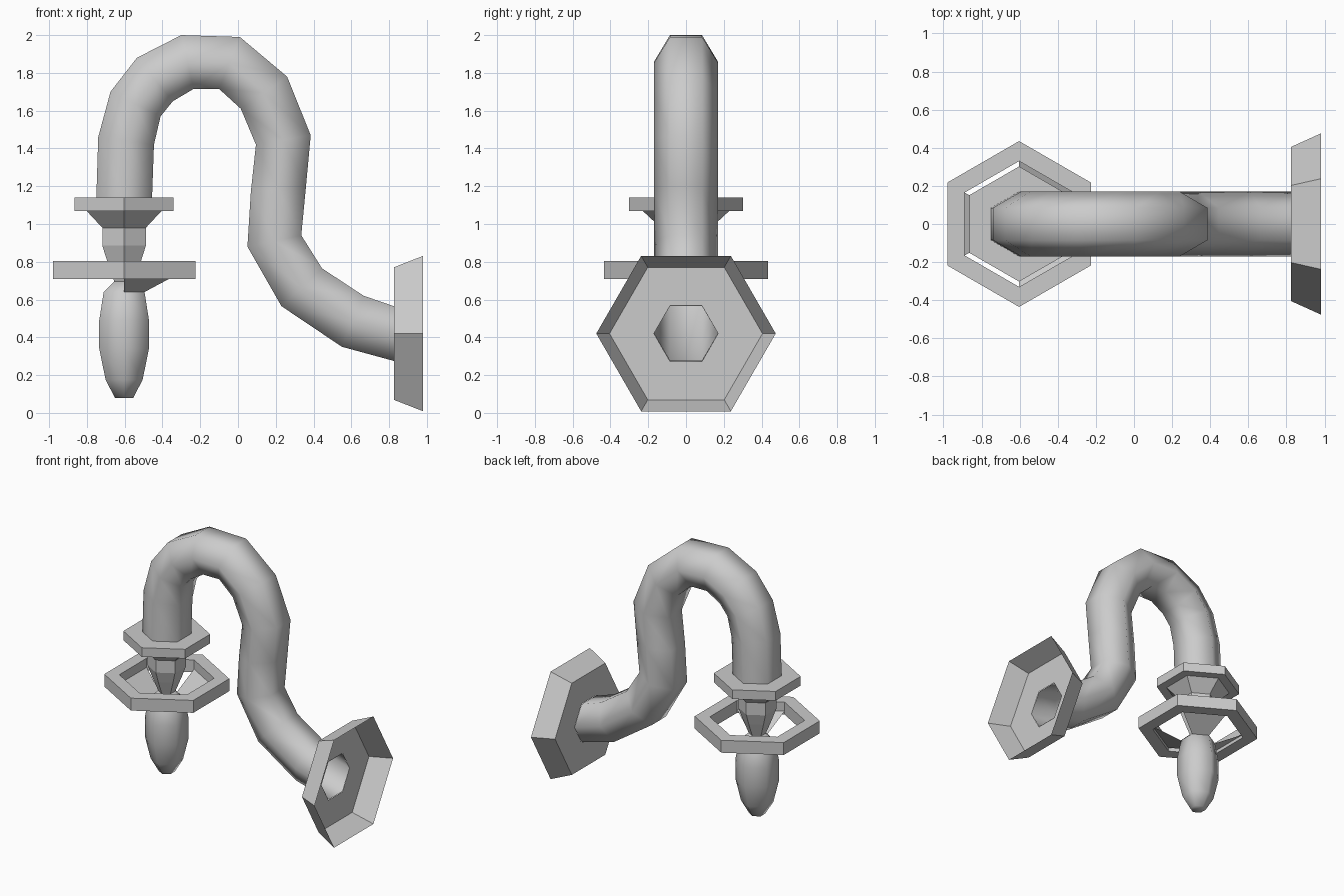
import bpy, bmesh, math
from mathutils import Vector

if "Cube" in bpy.data.objects:
    bpy.data.objects.remove(bpy.data.objects["Cube"])

CX = -0.603           # axis of the spout
FLANGE_Z = 0.42       # axis of the wall flange
K = math.cos(math.pi / 6)   # flat-to-corner ratio of a hexagon


def loft(name, rings, cap_start=False, cap_end=False, closed=False, smooth=False):
    """Skin a list of equal-sized point rings."""
    bm = bmesh.new()
    loops = [[bm.verts.new(p) for p in ring] for ring in rings]
    pairs = list(zip(loops, loops[1:]))
    if closed:
        pairs.append((loops[-1], loops[0]))
    for a, b in pairs:
        n = len(a)
        for i in range(n):
            j = (i + 1) % n
            bm.faces.new((a[i], a[j], b[j], b[i]))
    if cap_start:
        bm.faces.new(loops[0][::-1])
    if cap_end:
        bm.faces.new(loops[-1])
    bmesh.ops.recalc_face_normals(bm, faces=bm.faces)
    for f in bm.faces:
        f.smooth = smooth
    mesh = bpy.data.meshes.new(name)
    bm.to_mesh(mesh)
    bm.free()
    obj = bpy.data.objects.new(name, mesh)
    bpy.context.collection.objects.link(obj)
    return obj


def corner(r, k):
    a = math.radians(90 + 60 * k)
    return r * math.cos(a), r * math.sin(a)


def hex_z(r, z):
    return [(CX + corner(r, k)[0], corner(r, k)[1], z) for k in range(6)]


def hex_x(r, x):
    return [(x, corner(r, k)[1], FLANGE_Z + corner(r, k)[0]) for k in range(6)]


# Curved pipe: outer and inner bend points (x, z) of each mitred section
bend = [
    ((-0.75, 1.14), (-0.455, 1.14)), ((-0.74, 1.46), (-0.445, 1.42)),
    ((-0.675, 1.70), (-0.41, 1.57)), ((-0.535, 1.88), (-0.345, 1.65)),
    ((-0.30, 2.0), (-0.235, 1.715)), ((0.01, 1.99), (-0.10, 1.715)),
    ((0.26, 1.78), (0.015, 1.61)), ((0.385, 1.47), (0.095, 1.42)),
    ((0.36, 1.20), (0.068, 1.17)), ((0.335, 0.94), (0.05, 0.88)),
    ((0.445, 0.765), (0.23, 0.565)), ((0.665, 0.62), (0.55, 0.35)),
    ((0.825, 0.565), (0.825, 0.275)),
]
rings = []
for (ox, oz), (ix, iz) in bend:
    o, i = Vector((ox, 0, oz)), Vector((ix, 0, iz))
    m, s, w = (o + i) / 2, Vector((0, 0.085, 0)), Vector((0, 0.17, 0))
    rings.append([o - s, o + s, m + w, i + s, i - s, m - w])
loft("pipe", rings, smooth=True)

# Hollow wall flange, open at the back
loft("wall_flange", [hex_x(0.17, 0.825), hex_x(0.405, 0.825), hex_x(0.475, 0.98)])

# Collar under the pipe, with the tapering valve stem
stem = [(0.302, 1.14), (0.302, 1.07), (0.23, 1.07), (0.133, 0.98),
        (0.133, 0.885), (0.102, 0.80), (0.058, 0.69)]
loft("collar_and_stem", [hex_z(r, z) for r, z in stem], cap_start=True, cap_end=True)

# Handle wheel
wheel = [(0.435, 0.71), (0.435, 0.805), (0.33, 0.805), (0.33, 0.71)]
loft("handle_wheel", [hex_z(r, z) for r, z in wheel], closed=True)

# Three sloping spokes on alternate sides of the wheel
bm = bmesh.new()
for k in (1, 3, 5):
    outer, inner = hex_z(0.33, 0.735), hex_z(0.125, 0.64)
    j = (k + 1) % 6
    bm.faces.new([bm.verts.new(p) for p in (outer[k - 1 + 1], outer[j], inner[j], inner[k])])
bmesh.ops.recalc_face_normals(bm, faces=bm.faces)
for f in bm.faces:
    if f.normal.z < 0:
        f.normal_flip()
mesh = bpy.data.meshes.new("wheel_spokes")
bm.to_mesh(mesh)
bm.free()
bpy.context.collection.objects.link(bpy.data.objects.new("wheel_spokes", mesh))

# Rounded nozzle
nozzle = [(0.055, 0.70), (0.125, 0.64), (0.152, 0.49), (0.152, 0.34),
          (0.113, 0.175), (0.056, 0.08)]
loft("nozzle", [hex_z(r, z) for r, z in nozzle], cap_start=True, cap_end=True, smooth=True)
